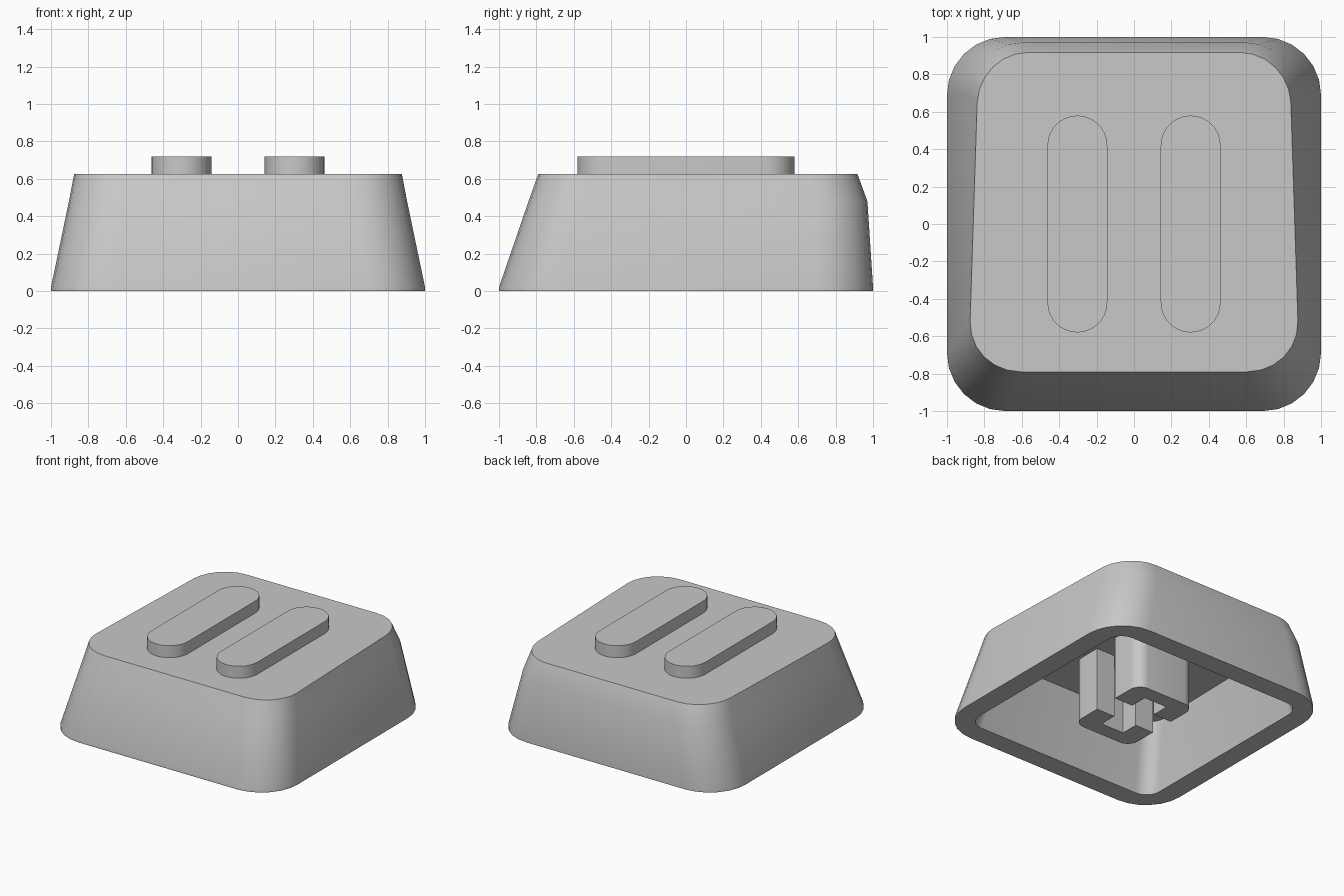
import bpy, bmesh
from math import sin, cos, pi, radians

if "Cube" in bpy.data.objects:
    bpy.data.objects.remove(bpy.data.objects["Cube"], do_unlink=True)

grey = bpy.data.materials.new("light grey plastic")
grey.use_nodes = True
COLOUR = (0.58, 0.58, 0.58, 1)
grey.diffuse_color = COLOUR
grey.node_tree.nodes["Principled BSDF"].inputs["Base Color"].default_value = COLOUR


def arc(cx, cy, r, start, sweep, steps):
    """Points along an arc, angles in quarter turns."""
    angles = [(start + sweep * i / steps) * pi / 2 for i in range(steps + 1)]
    return [(cx + r * cos(a), cy + r * sin(a)) for a in angles]


def rounded_ring(x_front, x_back, y_front, y_back, r, steps=6):
    """Rounded outline whose half width runs from x_front to x_back."""
    x = (x_front + x_back) / 2
    pts = []
    for q, (sx, cy) in enumerate([(1, y_back - r), (-1, y_back - r),
                                  (-1, y_front + r), (1, y_front + r)]):
        pts += arc(sx * (x - r), cy, r, q, 1, steps)
    taper = (x_back - x_front) / (y_back - y_front)
    mid = (y_front + y_back) / 2
    return [(px * (1 + taper * (py - mid) / x), py) for px, py in pts]


def loft(name, sections):
    """Skin a list of (z, outline) sections and cap both ends."""
    bm = bmesh.new()
    rings = [[bm.verts.new((x, y, z)) for x, y in pts] for z, pts in sections]
    for a, b in zip(rings, rings[1:]):
        for i in range(len(a)):
            j = (i + 1) % len(a)
            bm.faces.new((a[i], a[j], b[j], b[i]))
    bm.faces.new(rings[0][::-1])
    bm.faces.new(rings[-1])
    bmesh.ops.recalc_face_normals(bm, faces=bm.faces)
    mesh = bpy.data.meshes.new(name)
    bm.to_mesh(mesh)
    bm.free()
    mesh.materials.append(grey)
    obj = bpy.data.objects.new(name, mesh)
    bpy.context.collection.objects.link(obj)
    bpy.ops.object.select_all(action='DESELECT')
    obj.select_set(True)
    bpy.context.view_layer.objects.active = obj
    bpy.ops.object.shade_smooth_by_angle(angle=radians(30))
    return obj


TOP, CEILING = 0.625, 0.5

# Hollow cap: outside from top to rim, then inside from rim to ceiling
base = rounded_ring(1, 1, -1, 1, 0.31)
loft("cap_shell", [
    (TOP, rounded_ring(0.885, 0.83, -0.79, 0.917, 0.27)),
    (0.48, rounded_ring(0.91, 0.872, -0.842, 0.97, 0.28)),
    (0.02, base),
    (0, base),
    (0, rounded_ring(0.84, 0.84, -0.84, 0.84, 0.12)),
    (CEILING, rounded_ring(0.75, 0.72, -0.68, 0.8, 0.12)),
])

# Two raised bars with round ends
for side, x in (("left", 0.303), ("right", -0.303)):
    pill = arc(x, 0.42, 0.16, 0, 2, 14) + arc(x, -0.42, 0.16, 2, 2, 14)
    loft(side + "_raised_bar", [(TOP - 0.01, pill), (0.72, pill)])

# Stem under the cap: two C-shaped halves around a cross slot
half = [(0.26, 0.1)] + arc(0.17, 0.27, 0.09, 0, 1, 6) + arc(-0.17, 0.27, 0.09, 1, 1, 6)
half += [(-0.26, 0.1), (-0.1, 0.1), (-0.1, 0.24), (0.1, 0.24), (0.1, 0.1)]
for side, s in (("back", 1), ("front", -1)):
    outline = [(s * x, s * y) for x, y in half]
    loft(side + "_stem_half", [(0, outline), (CEILING + 0.01, outline)])
